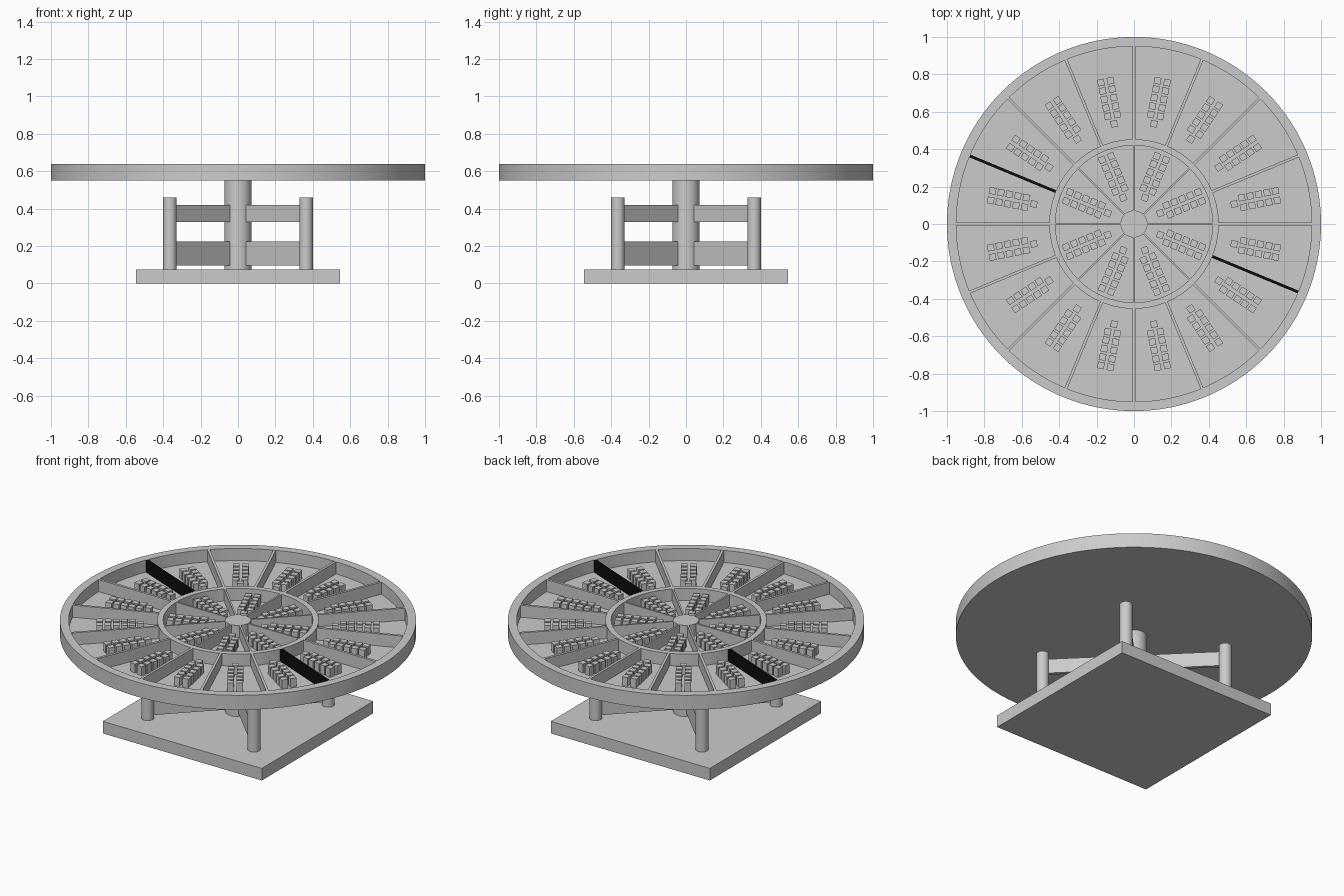
import bpy, bmesh, math
from mathutils import Matrix, Vector

if "Cube" in bpy.data.objects:
    bpy.data.objects.remove(bpy.data.objects["Cube"])

FLOOR, TOP = 0.565, 0.64


def finish(name, bm, smooth=False, mat=None):
    bmesh.ops.recalc_face_normals(bm, faces=bm.faces)
    me = bpy.data.meshes.new(name)
    bm.to_mesh(me)
    bm.free()
    ob = bpy.data.objects.new(name, me)
    bpy.context.collection.objects.link(ob)
    if mat:
        me.materials.append(mat)
    if smooth:
        bpy.ops.object.select_all(action='DESELECT')
        ob.select_set(True)
        bpy.context.view_layer.objects.active = ob
        bpy.ops.object.shade_smooth_by_angle(angle=math.radians(30))
    return ob


def add_box(bm, r0, r1, width, z0, z1, angle=0.0, side=0.0):
    """Box lying along a radius at the given angle in degrees."""
    m = (Matrix.Rotation(math.radians(angle), 4, 'Z')
         @ Matrix.Translation(((r0 + r1) / 2, side, (z0 + z1) / 2))
         @ Matrix.Diagonal((r1 - r0, width, z1 - z0, 1)))
    bmesh.ops.create_cube(bm, size=1, matrix=m)


def cylinder(name, x, y, r, z0, z1, seg=48):
    bm = bmesh.new()
    bmesh.ops.create_cone(bm, cap_ends=True, segments=seg, radius1=r, radius2=r, depth=z1 - z0,
                          matrix=Matrix.Translation((x, y, (z0 + z1) / 2)))
    return finish(name, bm, True)


def lathe(name, profile, closed, seg=128):
    bm = bmesh.new()
    vs = [bm.verts.new((r, 0, z)) for r, z in profile]
    pairs = list(zip(vs, vs[1:] + vs[:1])) if closed else list(zip(vs, vs[1:]))
    edges = [bm.edges.new(p) for p in pairs]
    bmesh.ops.spin(bm, geom=vs + edges, cent=Vector(), axis=(0, 0, 1),
                   angle=math.tau, steps=seg)
    bmesh.ops.remove_doubles(bm, verts=bm.verts, dist=1e-5)
    return finish(name, bm, True)


# Square base
bm = bmesh.new()
add_box(bm, -0.545, 0.545, 1.09, 0, 0.075)
finish("base", bm)

# Central column, its top is the hub of the tray
cylinder("column", 0, 0, 0.072, 0.07, TOP)

# Corner posts and diagonal braces
for i in range(4):
    a = 45 + 90 * i
    d = 0.364 * math.sqrt(2)
    cylinder(f"post_{i}", d * math.cos(math.radians(a)), d * math.sin(math.radians(a)), 0.036, 0.07, 0.46, 32)
    bm = bmesh.new()
    add_box(bm, 0.06, d - 0.02, 0.02, 0.095, 0.225, a)
    add_box(bm, 0.06, d - 0.02, 0.02, 0.33, 0.42, a)
    finish(f"braces_{i}", bm)

# Round tray with raised rim, and inner ring wall
lathe("tray", [(0, 0.55), (1, 0.55), (1, TOP), (0.95, TOP), (0.95, FLOOR), (0, FLOOR)], False)
lathe("inner_ring", [(0.42, FLOOR - 0.005), (0.453, FLOOR - 0.005), (0.453, TOP), (0.42, TOP)], True)

# Radial dividers, two of the outer ones black
black = bpy.data.materials.new("black")
black.diffuse_color = (0.004, 0.004, 0.004, 1)
black.use_nodes = True
black.node_tree.nodes["Principled BSDF"].inputs["Base Color"].default_value = black.diffuse_color
outer, dark, inner = bmesh.new(), bmesh.new(), bmesh.new()
for k in range(16):
    add_box(dark if k in (7, 15) else outer, 0.45, 0.952, 0.015, FLOOR - 0.005, TOP - 0.0005, 22.5 * k)
for k in range(8):
    add_box(inner, 0.065, 0.425, 0.01, FLOOR - 0.005, TOP - 0.0005, 45 * k)
finish("outer_dividers", outer)
finish("black_dividers", dark, mat=black)
finish("inner_dividers", inner)


# Clusters of small upright blocks: one at the inner end, then five pairs
def cluster(bm, r, angle):
    h, step = 0.018, 0.046
    spots = [(r, 0)] + [(r + step * i, s) for i in range(1, 6) for s in (-0.026, 0.026)]
    for p, s in spots:
        add_box(bm, p - h, p + h, 2 * h, FLOOR - 0.003, FLOOR + 0.055, angle, s)


bm = bmesh.new()
for k in range(16):
    cluster(bm, 0.546, 11.25 + 22.5 * k)
finish("outer_blocks", bm)
bm = bmesh.new()
for k in range(8):
    cluster(bm, 0.152, 22.5 + 45 * k)
finish("inner_blocks", bm)
